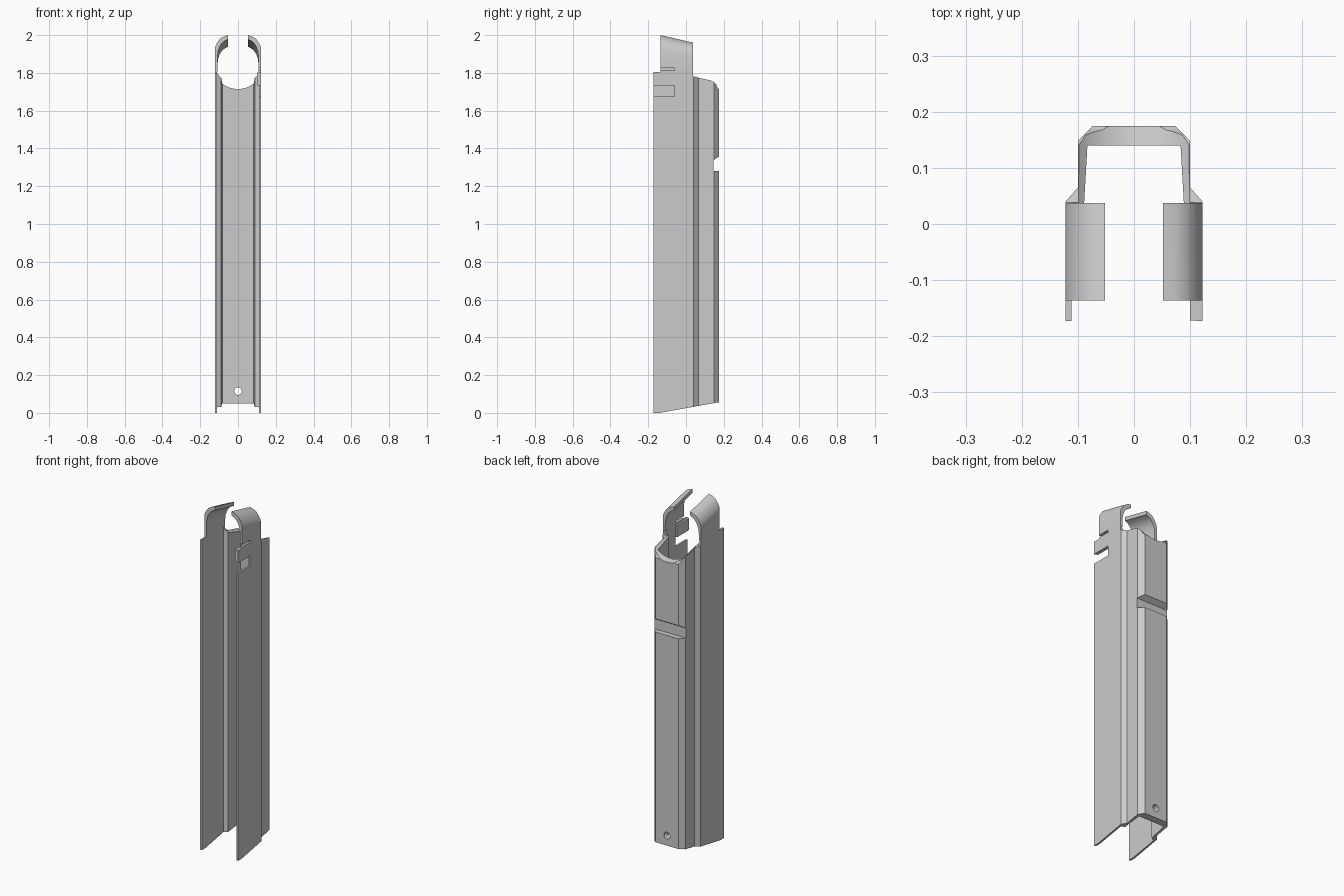
import bpy, bmesh, math
from mathutils import Vector

if "Cube" in bpy.data.objects:
    bpy.data.objects.remove(bpy.data.objects["Cube"])

metal = bpy.data.materials.new("grey metal")
metal.use_nodes = True
metal.diffuse_color = (0.6, 0.6, 0.6, 1)
metal.node_tree.nodes["Principled BSDF"].inputs["Base Color"].default_value = metal.diffuse_color


def prism(name, points, axis, start, end, shear=0.0, shear_above=-9.0):
    """Extrude a 2D outline along an axis; shear lowers z along the extrusion."""
    place = {"x": lambda a, b, t: (t, a, b),
             "y": lambda a, b, t: (a, t, b),
             "z": lambda a, b, t: (a, b, t)}[axis]
    bm = bmesh.new()
    rings = []
    for t in (start, end):
        ring = []
        for a, b in points:
            v = Vector(place(a, b, t))
            if v.z > shear_above:
                v.z -= shear * (t - start)
            ring.append(bm.verts.new(v))
        rings.append(ring)
    low, high = rings
    bm.faces.new(low)
    bm.faces.new(high[::-1])
    for i in range(len(low)):
        j = (i + 1) % len(low)
        bm.faces.new((low[i], high[i], high[j], low[j]))
    bmesh.ops.recalc_face_normals(bm, faces=bm.faces)
    mesh = bpy.data.meshes.new(name)
    bm.to_mesh(mesh)
    bm.free()
    mesh.materials.append(metal)
    obj = bpy.data.objects.new(name, mesh)
    bpy.context.collection.objects.link(obj)
    return obj


def box(name, x0, x1, y0, y1, z0, z1):
    return prism(name, [(x0, y0), (x1, y0), (x1, y1), (x0, y1)], "z", z0, z1)


def circle(x, z, radius, count):
    return [(x + radius * math.cos(2 * math.pi * i / count),
             z + radius * math.sin(2 * math.pi * i / count)) for i in range(count)]


def select_only(obj):
    bpy.ops.object.select_all(action="DESELECT")
    obj.select_set(True)
    bpy.context.view_layer.objects.active = obj


def cut(target, cutter):
    cutter.hide_render = True
    mod = target.modifiers.new("cut", "BOOLEAN")
    mod.operation = "DIFFERENCE"
    mod.solver = "EXACT"
    mod.object = cutter
    select_only(target)
    bpy.ops.object.modifier_apply(modifier=mod.name)
    bpy.data.objects.remove(cutter)


def smooth(obj):
    select_only(obj)
    bpy.ops.object.shade_smooth_by_angle(angle=math.radians(25))


# Channel: stepped U section with wide front flanges and a chamfered back
outer = [(0.122, -0.173), (0.122, 0.04), (0.10, 0.065), (0.10, 0.148), (0.073, 0.175)]
inner = [(0.083, 0.14), (0.089, 0.035), (0.111, 0.025), (0.111, -0.173)]
half = outer + [(-x, y) for x, y in reversed(outer)]
half += [(-x, y) for x, y in reversed(inner)] + inner
channel = prism("channel", half, "z", 0, 1.805)

# Slanted foot and sloping rear rim
cut(channel, prism("foot_cutter", [(-0.14, 0), (0.2, 0.061), (0.2, -0.1), (-0.14, -0.1)],
                   "x", -0.3, 0.3))
cut(channel, prism("rim_cutter", [(0.038, 1.782), (0.14, 1.757), (0.158, 1.742), (0.168, 1.72),
                                  (0.2, 1.69), (0.2, 1.9), (0.038, 1.9)], "x", -0.3, 0.3))

# Round scoop in the top of the back wall
cut(channel, prism("scoop_cutter", circle(0, 1.883, 0.135, 64), "y", 0.0, 0.25, 0.24))

# Groove across the back and the small round hole below
cut(channel, prism("groove_cutter", [(0.145, 1.28), (0.2, 1.28), (0.2, 1.372), (0.145, 1.338)],
                   "x", -0.3, 0.3))
cut(channel, prism("hole_cutter", circle(0, 0.115, 0.02, 24), "y", 0.1, 0.25))

# Open slot in the left flange
cut(channel, box("slot_cutter", 0.095, 0.2, -0.3, -0.062, 1.675, 1.732))
smooth(channel)

# Latch tab inside the left flange
box("latch_tab", 0.10, 0.112, -0.172, -0.062, 1.734, 1.803)

# Pair of curved feed lips, sloping down to the back
lip = [(0.122, 1.805), (0.122, 1.93), (0.118, 1.945), (0.107, 1.965), (0.094, 1.982),
       (0.075, 1.993), (0.052, 2.0), (0.052, 1.978), (0.07, 1.97), (0.085, 1.957),
       (0.097, 1.938), (0.105, 1.915), (0.108, 1.89), (0.108, 1.805)]
for side, sign in (("left", 1), ("right", -1)):
    feed_lip = prism(side + "_feed_lip", [(sign * x, z) for x, z in lip],
                     "y", -0.136, 0.037, 0.23, 1.85)
    if side == "left":
        cut(feed_lip, box("lip_notch_cutter", 0.08, 0.2, -0.3, -0.062, 1.812, 1.826))
    smooth(feed_lip)
